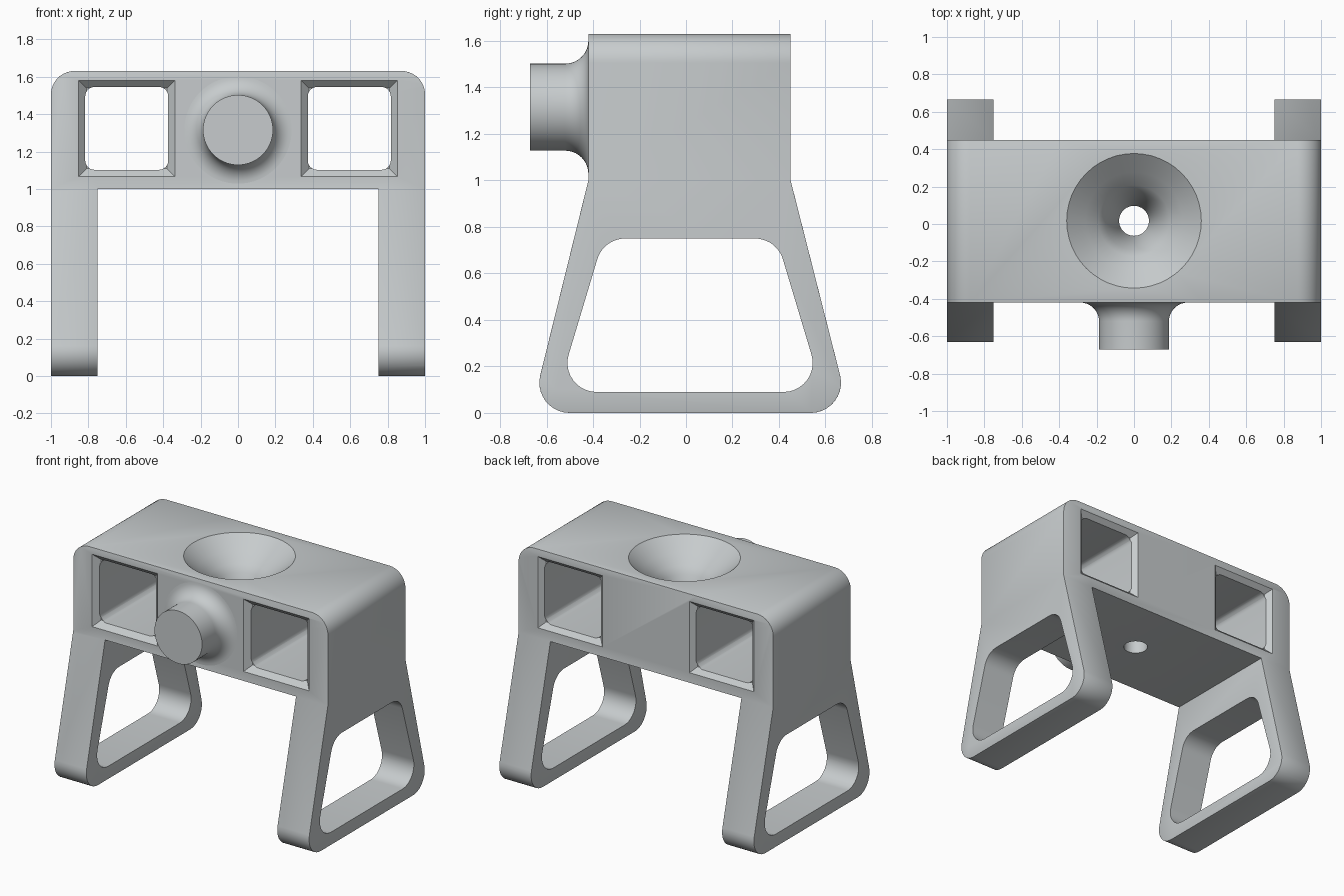
import bpy, bmesh, math
from mathutils import Matrix, Vector

if "Cube" in bpy.data.objects:
    bpy.data.objects.remove(bpy.data.objects["Cube"])

grey = bpy.data.materials.new("light grey")
grey.diffuse_color = (0.57, 0.60, 0.61, 1)
grey.use_nodes = True
grey.node_tree.nodes["Principled BSDF"].inputs["Base Color"].default_value = grey.diffuse_color
YC = 0.017          # middle of the body in y


def to_object(bm, name):
    bmesh.ops.recalc_face_normals(bm, faces=bm.faces)
    mesh = bpy.data.meshes.new(name)
    bm.to_mesh(mesh)
    bm.free()
    mesh.materials.append(grey)
    ob = bpy.data.objects.new(name, mesh)
    bpy.context.collection.objects.link(ob)
    return ob


def rounded(points, radii, steps=10):
    """Round the corners of a 2D polygon with tangent arcs."""
    out = []
    for i, p in enumerate(points):
        p, r = Vector(p), radii[i]
        if r == 0:
            out.append(p)
            continue
        a = (Vector(points[i - 1]) - p).normalized()
        b = (Vector(points[(i + 1) % len(points)]) - p).normalized()
        half = a.angle(b) / 2
        centre = p + (a + b).normalized() * (r / math.sin(half))
        u = p + a * (r / math.tan(half)) - centre
        v = p + b * (r / math.tan(half)) - centre
        ang = u.angle(v)
        for k in range(steps + 1):
            t = k / steps
            out.append(centre + (u * math.sin((1 - t) * ang) + v * math.sin(t * ang)) / math.sin(ang))
    return out


def loft(name, rings):
    """Closed solid through matching rings of 3D points."""
    bm = bmesh.new()
    vs = [[bm.verts.new(p) for p in ring] for ring in rings]
    n = len(vs[0])
    for a, b in zip(vs, vs[1:]):
        for i in range(n):
            bm.faces.new((a[i], a[(i + 1) % n], b[(i + 1) % n], b[i]))
    bm.faces.new(vs[0])
    bm.faces.new(vs[-1])
    return to_object(bm, name)


def prism_x(name, pts, x0, x1):
    return loft(name, [[(x, p[0], p[1]) for p in pts] for x in (x0, x1)])


def prism_y(name, pts, y0, y1):
    return loft(name, [[(p[0], y, p[1]) for p in pts] for y in (y0, y1)])


def lathe(name, profile, matrix, n=64):
    """Solid of revolution from (radius, height) pairs."""
    return loft(name, [[matrix @ Vector((r * math.cos(2 * math.pi * i / n),
                                         r * math.sin(2 * math.pi * i / n), h))
                        for i in range(n)] for r, h in profile])


def apply(ob, mod):
    bpy.context.view_layer.objects.active = ob
    bpy.ops.object.modifier_apply(modifier=mod.name)


def combine(ob, other, op='DIFFERENCE'):
    mod = ob.modifiers.new("bool", 'BOOLEAN')
    mod.operation, mod.solver, mod.object = op, 'EXACT', other
    apply(ob, mod)
    bpy.data.objects.remove(other)


def rect(x0, x1, z0, z1):
    return [(x0, z0), (x1, z0), (x1, z1), (x0, z1)]


# Stand: side profile with splayed legs, across the full width
side = rounded([(-0.667, 0), (0.704, 0), (0.45, 1), (0.45, 1.63), (-0.42, 1.63), (-0.42, 1)],
               [0.13, 0.13, 0, 0, 0, 0])
stand = prism_x("stand", side, -1, 1)

# Rounded top shoulders, made by keeping only the front outline
outline = rounded(rect(-1, 1, -0.3, 1.63), [0, 0, 0.125, 0.125], 14)
combine(stand, prism_y("outline", outline, -1, 1), 'INTERSECT')

# Gap between the legs
combine(stand, prism_y("gap", rect(-0.75, 0.75, -0.1, 1.0), -1, 1))
bev = stand.modifiers.new("edge", 'BEVEL')
bev.width, bev.segments, bev.limit_method, bev.angle_limit = 0.01, 2, 'ANGLE', math.radians(50)
apply(stand, bev)

# Openings through both legs
opening = rounded([(-0.553, 0.09), (0.588, 0.09), (0.39, 0.75), (-0.355, 0.75)], [0.125] * 4)
combine(stand, prism_x("leg_opening", opening, -1.2, 1.2))

# Square windows with chamfered rims front and back
for s in (-1, 1):
    inner = rounded(rect(0.595 * s - 0.222, 0.595 * s + 0.222, 1.102, 1.545), [0.05] * 4, 6)
    combine(stand, prism_y("window", inner, -0.6, 0.6))
    for d in (-1, 1):
        face = YC + 0.435 * d
        rings = []
        for off, half in ((0.01, 0.265), (-0.04, 0.215)):
            rings.append([(x, face + off * d, z) for x, z in
                          rect(0.595 * s - half, 0.595 * s + half, 1.324 - half, 1.324 + half)])
        combine(stand, loft("window_rim", rings))

# Funnel and drain hole down through the body
funnel = [(0.373, 1.64), (0.36, 1.63), (0.26, 1.545), (0.19, 1.485), (0.155, 1.44),
          (0.115, 1.33), (0.08, 1.2), (0.08, 0.9)]
combine(stand, lathe("funnel", funnel, Matrix.Translation((0, YC, 0)), 48))

# Front knob with a flared root
flare = [(0.287 - 0.1 * math.sin(t * math.pi / 20), -0.42 - 0.1 * (1 - math.cos(t * math.pi / 20)))
         for t in range(11)]
profile = [(0.287, -0.40)] + flare + [(0.187, -0.67)]
turn = Matrix.Translation((0, 0, 1.315)) @ Matrix.Rotation(-math.pi / 2, 4, 'X')
knob = lathe("knob", profile, turn)

# Smooth curved areas, keep corners crisp
for ob in (stand, knob):
    bpy.ops.object.select_all(action='DESELECT')
    ob.select_set(True)
    bpy.context.view_layer.objects.active = ob
    bpy.ops.object.shade_smooth_by_angle(angle=math.radians(25))
